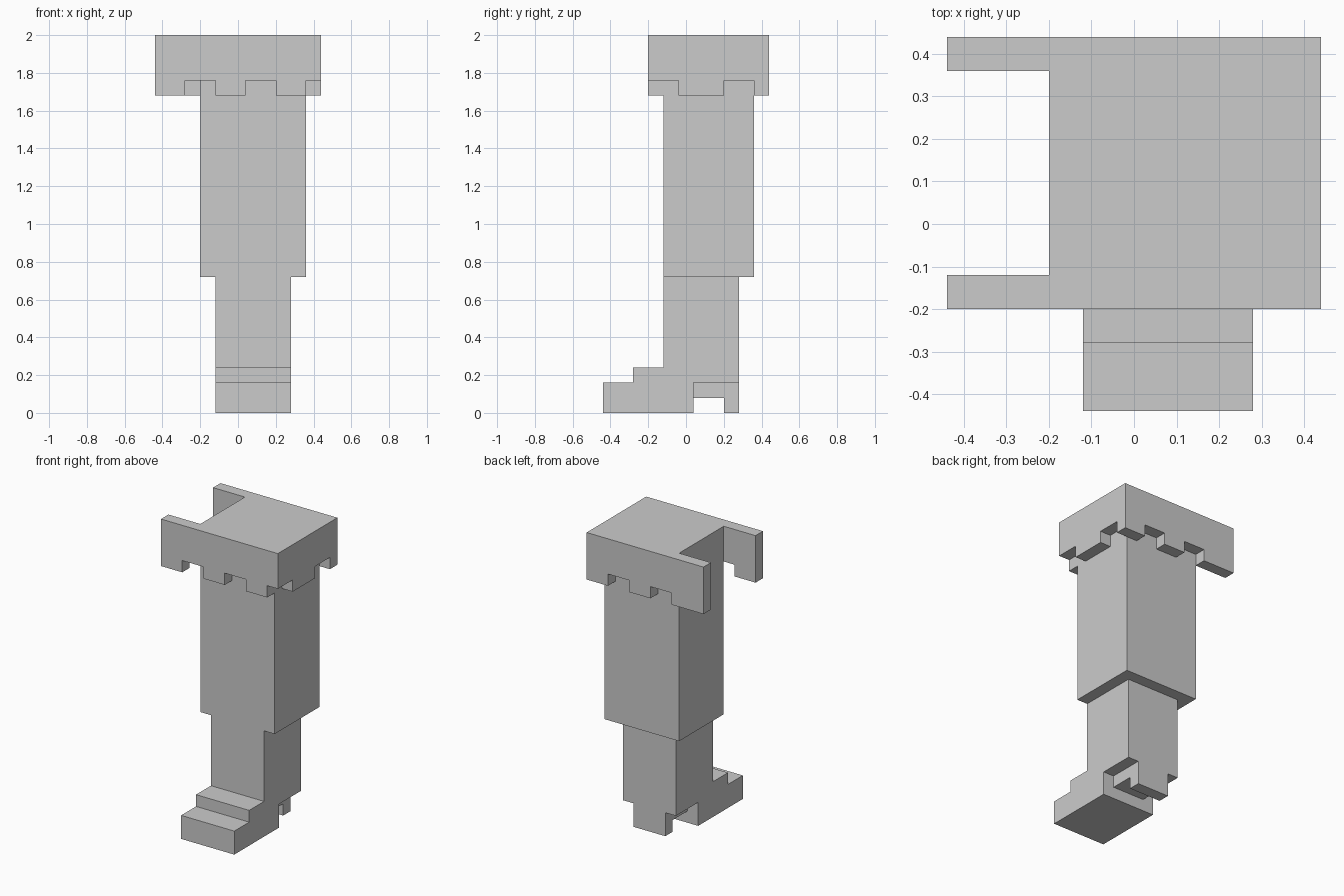
import bpy
import bmesh
from mathutils import Vector

cube = bpy.data.objects.get("Cube")
if cube:
    bpy.data.objects.remove(cube, do_unlink=True)

U = 0.08  # one block of the grid that every part snaps to
ORIGIN = Vector((-0.44, -0.44, 0))

grey = bpy.data.materials.new("plain_grey")
grey.use_nodes = True
grey.diffuse_color = (0.6, 0.6, 0.6, 1)
grey.node_tree.nodes["Principled BSDF"].inputs["Base Color"].default_value = (0.6, 0.6, 0.6, 1)


def prism(name, axis, start, end, profile):
    """Extrude a profile, given in blocks, along the x or y axis."""
    def place(a, b, depth):
        p = (depth, a, b) if axis == "x" else (a, depth, b)
        return ORIGIN + Vector(p) * U

    bm = bmesh.new()
    face = bm.faces.new([bm.verts.new(place(a, b, start)) for a, b in profile])
    new = bmesh.ops.extrude_face_region(bm, geom=[face])["geom"]
    shift = Vector((1, 0, 0) if axis == "x" else (0, 1, 0)) * (end - start) * U
    bmesh.ops.translate(bm, vec=shift, verts=[v for v in new if isinstance(v, bmesh.types.BMVert)])
    bmesh.ops.recalc_face_normals(bm, faces=bm.faces)
    mesh = bpy.data.meshes.new(name)
    bm.to_mesh(mesh)
    bm.free()
    mesh.materials.append(grey)
    obj = bpy.data.objects.new(name, mesh)
    bpy.context.collection.objects.link(obj)
    return obj


def rect(a0, a1, b0, b1):
    return [(a0, b0), (a1, b0), (a1, b1), (a0, b1)]


def toothed(steps, low_first):
    """Panel outline whose lower edge alternates between tooth and notch."""
    outline, low = [], low_first
    for a, b in zip(steps, steps[1:]):
        z = 21 if low else 22
        outline += [(a, z), (b, z)]
        low = not low
    return outline + [(steps[-1], 25), (steps[0], 25)]


# Leg columns
prism("thigh", "x", 3, 10, rect(4, 10, 9, 25))
prism("shin", "x", 4, 9, rect(4, 9, 2, 9))

# Stepped foot and the narrow hooked heel behind it
prism("foot", "x", 4, 9, [(0, 0), (6, 0), (6, 2), (4, 2), (4, 3), (2, 3), (2, 2), (0, 2)])
prism("heel", "x", 5, 8, [(6, 1), (8, 1), (8, 0), (9, 0), (9, 2), (6, 2)])

# Toothed cuff around the top, open on one side
prism("cuff_front", "y", 3, 4, toothed([0, 2, 4, 6, 8, 10, 11], True))
prism("cuff_back", "y", 10, 11, toothed([0, 3, 5, 7, 9, 11], True))
prism("cuff_side", "x", 10, 11, toothed([4, 5, 8, 10], False))
